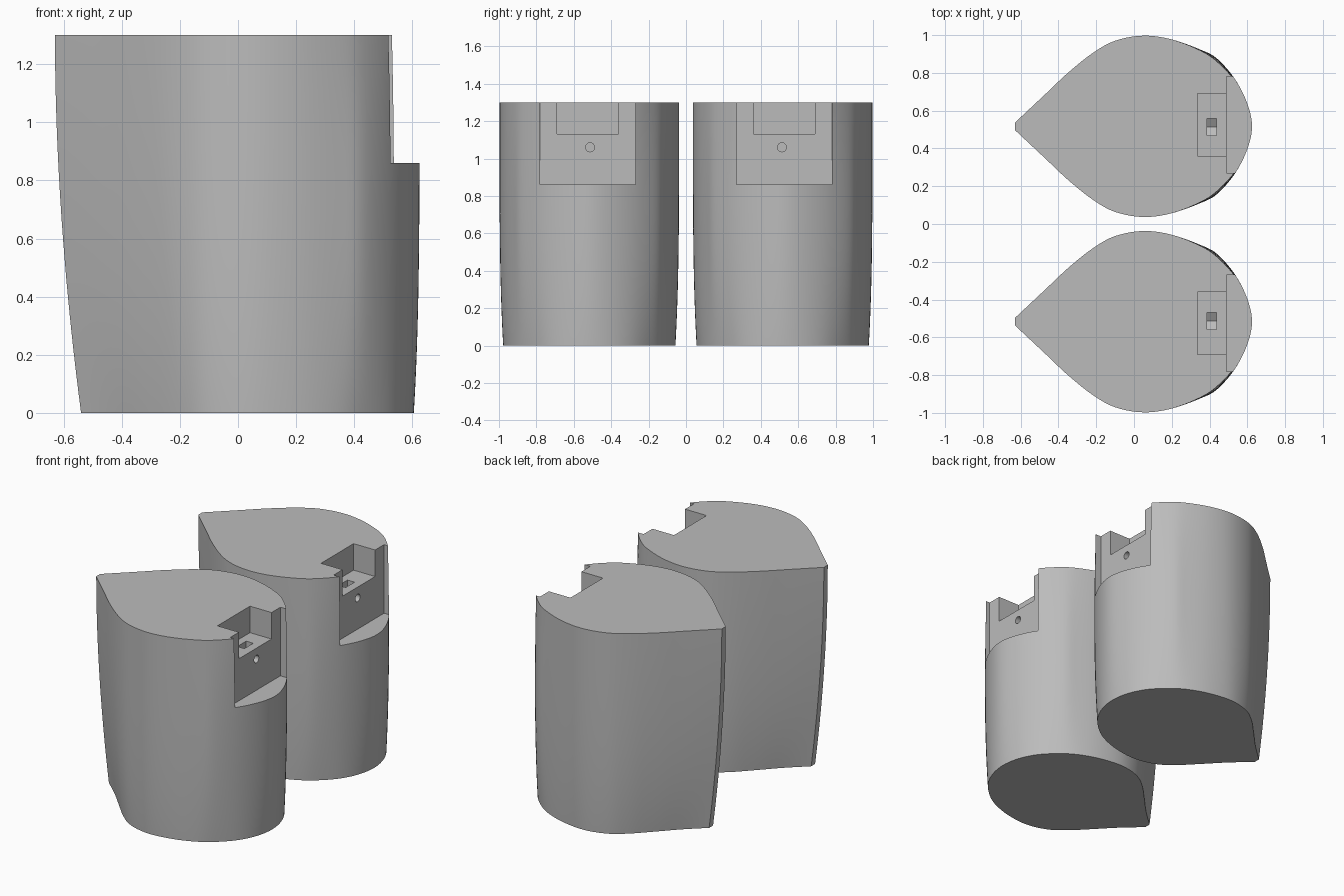
import bpy, bmesh, math
from mathutils import Vector, Matrix

if "Cube" in bpy.data.objects:
    bpy.data.objects.remove(bpy.data.objects["Cube"], do_unlink=True)

HEIGHT = 1.30
CENTRE = 0.517
LEVELS = 20

grey = bpy.data.materials.new("mid_grey")
grey.use_nodes = True
grey.diffuse_color = (0.5, 0.5, 0.5, 1)
grey.node_tree.nodes["Principled BSDF"].inputs["Base Color"].default_value = (0.5, 0.5, 0.5, 1)

# Half outlines of the teardrop, from the pointed edge to the round end
BOTTOM = [(-0.54, 0.02), (-0.42, 0.13), (-0.30, 0.255), (-0.20, 0.355), (-0.10, 0.425), (0.04, 0.46),
          (0.20, 0.442), (0.34, 0.392), (0.44, 0.325), (0.53, 0.23), (0.585, 0.12), (0.605, 0)]
TOP = [(-0.63, 0.02), (-0.47, 0.17), (-0.35, 0.283), (-0.22, 0.387), (-0.10, 0.453), (0.05, 0.48),
       (0.20, 0.46), (0.35, 0.402), (0.44, 0.342), (0.535, 0.24), (0.60, 0.12), (0.625, 0)]


def smooth(points, steps=5):
    """Catmull-Rom curve through the half outline, mirrored at the round end."""
    pts = [Vector(p) for p in points]
    first = pts[0] * 2 - pts[1]
    last = Vector((pts[-2].x, -pts[-2].y))
    ext = [first] + pts + [last]
    out = []
    for a, b, c, d in zip(ext, ext[1:], ext[2:], ext[3:]):
        for k in range(steps):
            t = k / steps
            out.append(0.5 * (2 * b + (c - a) * t + (2 * a - 5 * b + 4 * c - d) * t * t
                              + (3 * b - a - 3 * c + d) * t ** 3))
    return out + [pts[-1]]


def section(u):
    """Closed outline at relative height u."""
    slow, fast = 1 - (1 - u) ** 1.9, 1 - (1 - u) ** 4
    half = []
    for (bx, by), (tx, ty) in zip(BOTTOM, TOP):
        tx_mix = slow if tx < 0 else fast
        bulge = 0.08 * u * (1 - u) * max(0, 1 - abs(tx - 0.46) / 0.15)
        half.append((bx + (tx - bx) * tx_mix, by + (ty - by) * fast + bulge))
    curve = smooth(half)
    return curve + [Vector((p.x, -p.y)) for p in reversed(curve[:-1])]


def finish(bm, name):
    bmesh.ops.recalc_face_normals(bm, faces=bm.faces)
    mesh = bpy.data.meshes.new(name)
    bm.to_mesh(mesh)
    bm.free()
    obj = bpy.data.objects.new(name, mesh)
    bpy.context.collection.objects.link(obj)
    mesh.materials.append(grey)
    return obj


def loft(name, y):
    bm = bmesh.new()
    rings = []
    for i in range(LEVELS + 1):
        u = (i / LEVELS) ** 1.3
        rings.append([bm.verts.new((p.x, y + p.y, u * HEIGHT)) for p in section(u)])
    for low, high in zip(rings, rings[1:]):
        for i in range(len(low)):
            j = (i + 1) % len(low)
            bm.faces.new((low[i], low[j], high[j], high[i]))
    bm.faces.new(rings[0])
    bm.faces.new(rings[-1])
    return finish(bm, name)


def box(name, x, y, z):
    bm = bmesh.new()
    bmesh.ops.create_cube(bm, size=1)
    for v in bm.verts:
        v.co = [lo + (hi - lo) * (c + 0.5) for (lo, hi), c in zip((x, y, z), v.co)]
    return finish(bm, name)


def rod(name, x, y, z, radius, sides):
    """Prism lying along x with one corner pointing down."""
    bm = bmesh.new()
    turn = Matrix.Rotation(math.pi / 2, 4, 'Y')
    place = Matrix.Translation(((x[0] + x[1]) / 2, y, z))
    bmesh.ops.create_cone(bm, cap_ends=True, segments=sides, radius1=radius, radius2=radius,
                          depth=x[1] - x[0])
    spin = Matrix.Rotation(math.pi / 2 if sides == 6 else 0, 4, 'Z')
    bmesh.ops.transform(bm, matrix=place @ turn @ spin, verts=bm.verts)
    low = min(v.co.z for v in bm.verts)
    if sides == 6 and sum(abs(v.co.z - low) < 1e-4 for v in bm.verts) > 2:
        bmesh.ops.rotate(bm, cent=(0, y, z), verts=bm.verts,
                         matrix=Matrix.Rotation(math.pi / 6, 3, 'X'))
    return finish(bm, name)


def cut(body, cutter):
    cutter.hide_render = True
    mod = body.modifiers.new("cut", 'BOOLEAN')
    mod.operation = 'DIFFERENCE'
    mod.solver = 'EXACT'
    mod.object = cutter
    bpy.context.view_layer.objects.active = body
    bpy.ops.object.modifier_apply(modifier=mod.name)
    bpy.data.objects.remove(cutter, do_unlink=True)


for name, side in (("back_block", 1), ("front_block", -1)):
    mid = side * CENTRE
    body = loft(name, mid)

    def span(a, b):
        return tuple(sorted((side * a, side * b)))

    hole_y = side * 0.513
    # Step across the round end, then the open pocket behind it
    cut(body, box("step_cutter", (0.49, 0.8), span(0.27, 0.78), (0.86, 1.5)))
    cut(body, box("pocket_cutter", (0.337, 0.6), span(0.36, 0.69), (1.13, 1.5)))
    # Nut slot with a pointed floor, and the screw hole leading into it
    cut(body, box("slot_cutter", (0.386, 0.436), (hole_y - 0.045, hole_y + 0.045), (1.06, 1.2)))
    cut(body, rod("nut_cutter", (0.386, 0.436), hole_y, 1.06, 0.052, 6))
    cut(body, rod("screw_cutter", (0.42, 0.6), hole_y, 1.06, 0.024, 24))

    bpy.ops.object.select_all(action='DESELECT')
    body.select_set(True)
    bpy.context.view_layer.objects.active = body
    bpy.ops.object.shade_smooth_by_angle(angle=math.radians(30))
